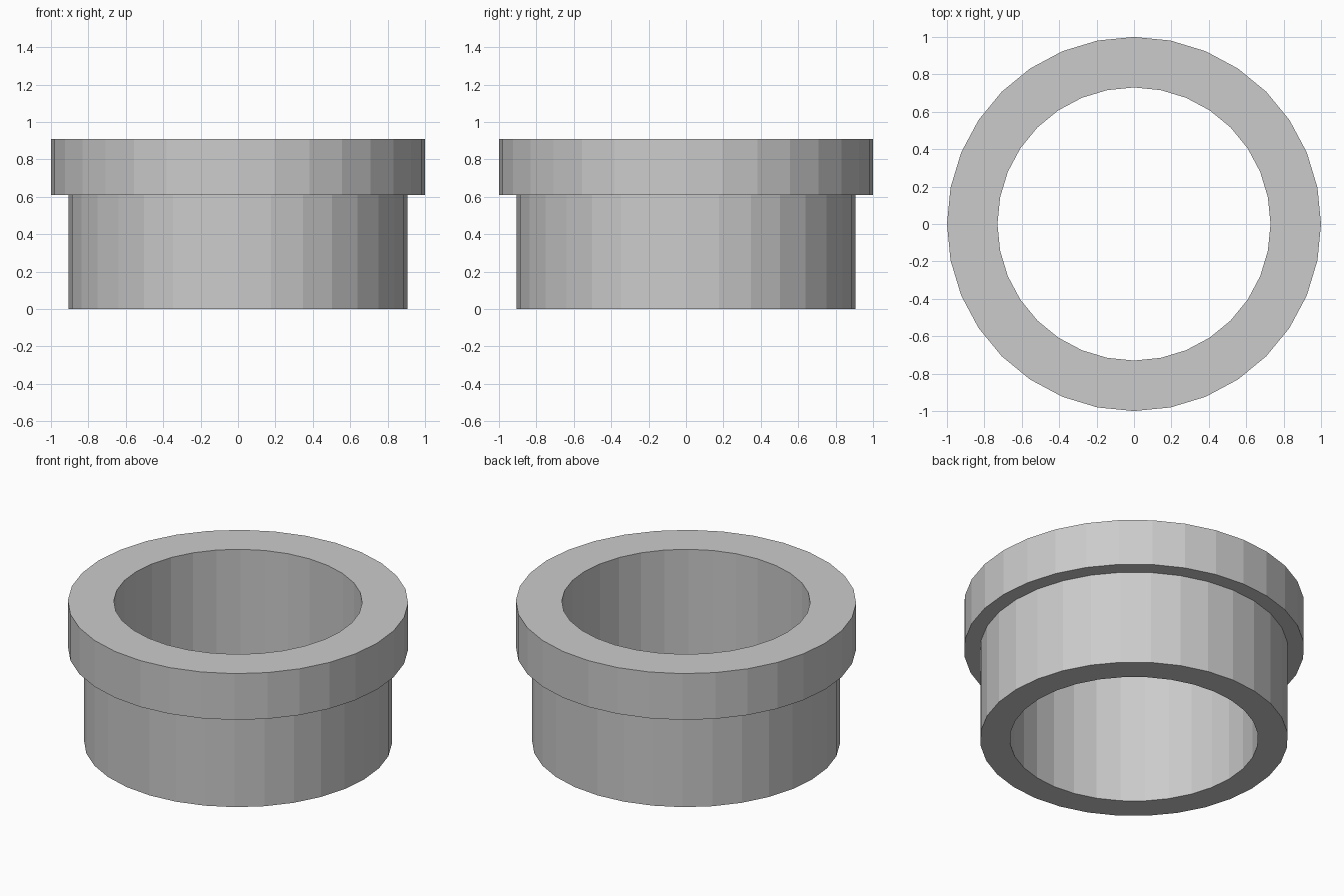
import bpy, bmesh
from math import cos, sin, tau

if "Cube" in bpy.data.objects:
    bpy.data.objects.remove(bpy.data.objects["Cube"])

SIDES = 32

# Closed cross-section (radius, height): straight bore, sleeve, wider collar
profile = [(0.73, 0.0), (0.905, 0.0), (0.905, 0.61),
           (1.0, 0.61), (1.0, 0.91), (0.73, 0.91)]

# Revolve the section around z
bm = bmesh.new()
rings = [[bm.verts.new((r * cos(tau * i / SIDES), r * sin(tau * i / SIDES), z))
          for r, z in profile] for i in range(SIDES)]
n = len(profile)
for i in range(SIDES):
    a, b = rings[i], rings[(i + 1) % SIDES]
    for j in range(n):
        k = (j + 1) % n
        bm.faces.new((a[j], b[j], b[k], a[k]))
bmesh.ops.recalc_face_normals(bm, faces=bm.faces)

mesh = bpy.data.meshes.new("flanged_bushing")
bm.to_mesh(mesh)
bm.free()
bpy.context.collection.objects.link(bpy.data.objects.new("flanged_bushing", mesh))
